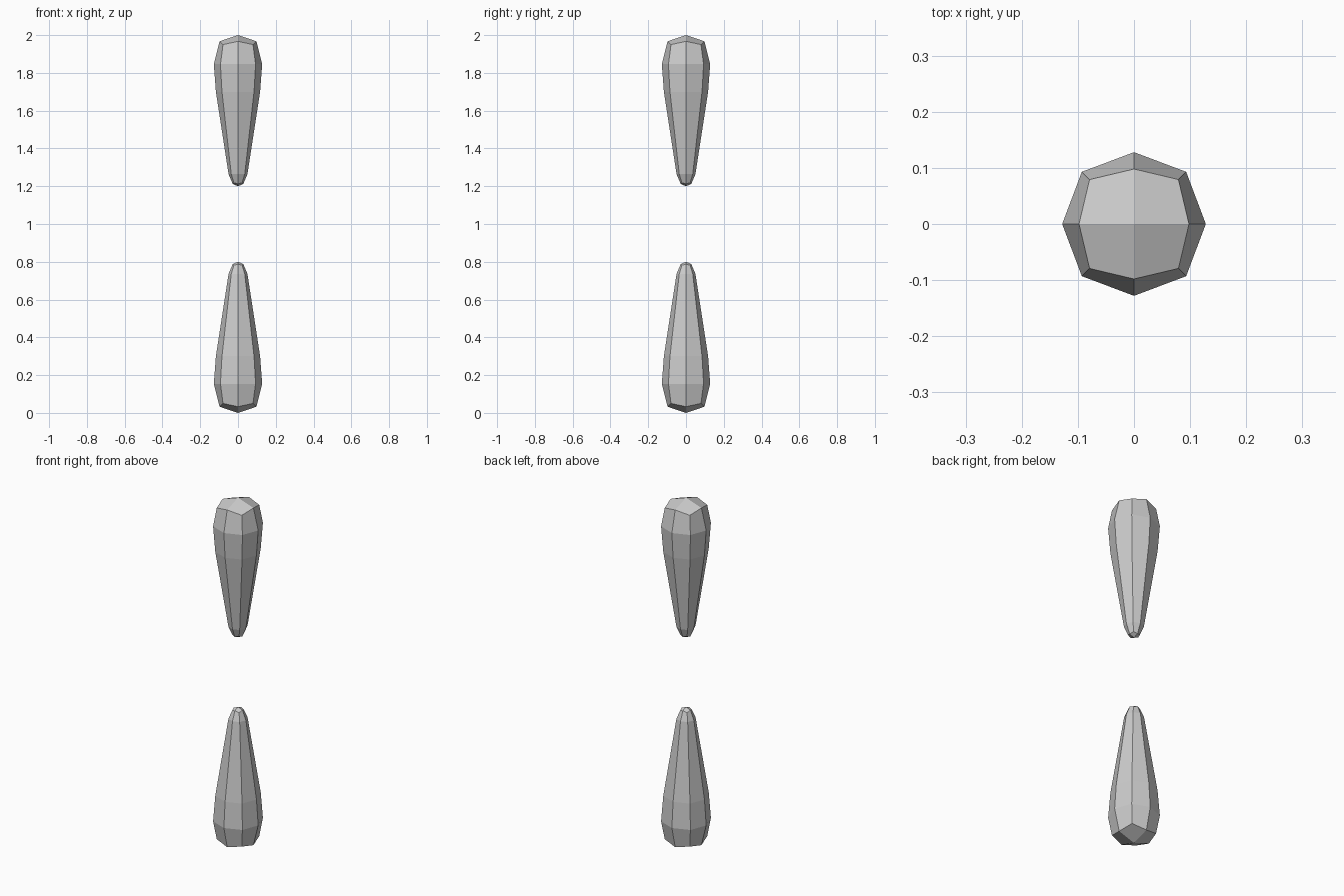
import bpy, bmesh
from math import cos, sin, pi

if "Cube" in bpy.data.objects:
    bpy.data.objects.remove(bpy.data.objects["Cube"])

# Profile of the teardrop: (z, radius) on the axes, (z, radius) on the diagonals
TIP_TOP, TIP_BOTTOM = 2.0, 1.2
RINGS = [
    ((1.967, 0.098), (1.95, 0.112)),
    ((1.846, 0.128), (1.846, 0.1315)),
    ((1.70, 0.117), (1.70, 0.12)),
    ((1.264, 0.05), (1.264, 0.0505)),
    ((1.212, 0.028), (1.219, 0.031)),
]


def teardrop(name, flip):
    """Eight-sided drop with four-quad caps; flip mirrors it about z = 1."""
    bm = bmesh.new()
    height = lambda z: 2 - z if flip else z
    rings = []
    for profile in RINGS:
        ring = []
        for i in range(8):
            z, r = profile[i % 2]
            a = i * pi / 4
            ring.append(bm.verts.new((r * cos(a), r * sin(a), height(z))))
        rings.append(ring)

    # Side walls
    for a, b in zip(rings, rings[1:]):
        for i in range(8):
            j = (i + 1) % 8
            bm.faces.new((a[i], b[i], b[j], a[j]))

    # Caps
    for ring, z in ((rings[0], TIP_TOP), (rings[-1], TIP_BOTTOM)):
        tip = bm.verts.new((0, 0, height(z)))
        for i in range(0, 8, 2):
            bm.faces.new((tip, ring[i], ring[i + 1], ring[(i + 2) % 8]))

    bmesh.ops.recalc_face_normals(bm, faces=bm.faces)
    mesh = bpy.data.meshes.new(name)
    bm.to_mesh(mesh)
    bm.free()
    obj = bpy.data.objects.new(name, mesh)
    bpy.context.collection.objects.link(obj)
    return obj


teardrop("upper_drop", False)
teardrop("lower_drop", True)
